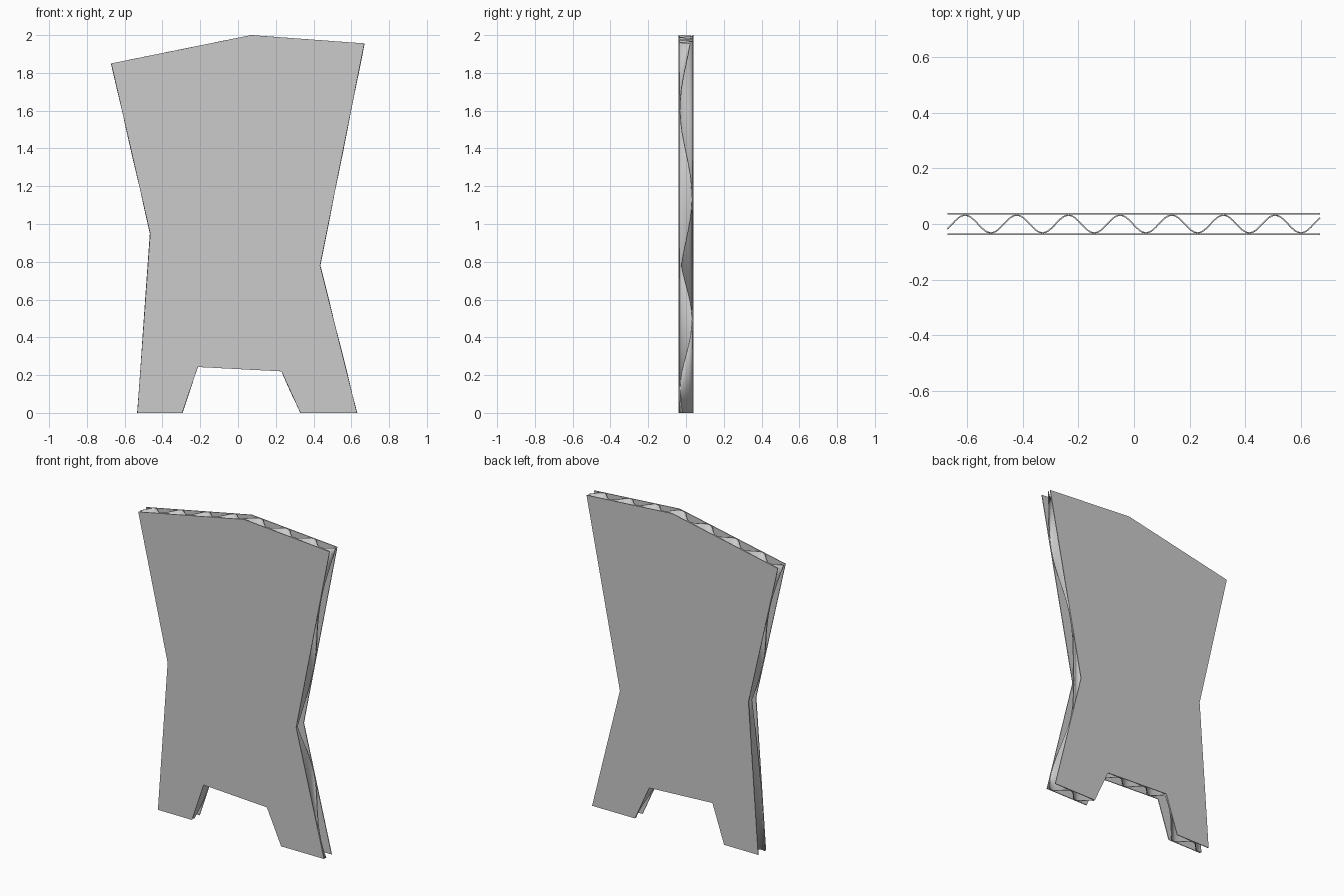
import bpy, bmesh, math

if "Cube" in bpy.data.objects:
    bpy.data.objects.remove(bpy.data.objects["Cube"])

# Panel silhouette (x, z)
OUTLINE = [(-0.533, 0), (-0.295, 0), (-0.213, 0.243), (0.23, 0.22), (0.33, 0),
           (0.63, 0), (0.435, 0.78), (0.669, 1.956), (0.07, 2.0),
           (-0.671, 1.85), (-0.465, 0.95)]
HALF = 0.040       # half of total thickness
SHEET = 0.005      # paper thickness
PITCH = 0.1858     # flute wavelength
PEAK_X = -0.050    # one crest position
STEPS = 16         # segments per wave


def outline_mesh(y):
    bm = bmesh.new()
    bm.faces.new([bm.verts.new((x, y, z)) for x, z in OUTLINE])
    return bm


def finish(bm, name):
    mesh = bpy.data.meshes.new(name)
    bm.to_mesh(mesh)
    bm.free()
    ob = bpy.data.objects.new(name, mesh)
    bpy.context.collection.objects.link(ob)
    sol = ob.modifiers.new("paper", 'SOLIDIFY')
    sol.thickness = SHEET
    sol.offset = 0
    return ob


# Flat front and back liners
for name, side in (("front_liner", -1), ("back_liner", 1)):
    finish(outline_mesh(side * (HALF - SHEET / 2)), name)

# Corrugated core: slice the outline into strips, then bend it into waves
bm = outline_mesh(0)
step = PITCH / STEPS
first = math.ceil((-0.671 - PEAK_X) / step)
last = math.floor((0.669 - PEAK_X) / step)
for i in range(first, last + 1):
    bmesh.ops.bisect_plane(bm, geom=bm.verts[:] + bm.edges[:] + bm.faces[:], dist=1e-5,
                           plane_co=(PEAK_X + i * step, 0, 0), plane_no=(1, 0, 0))
amp = HALF - SHEET * 1.5 - 0.0005
for v in bm.verts:
    v.co.y = amp * math.cos(2 * math.pi * (v.co.x - PEAK_X) / PITCH)
bmesh.ops.triangulate(bm, faces=[f for f in bm.faces if len(f.verts) > 4])
core = finish(bm, "corrugated_core")
bpy.context.view_layer.objects.active = core
core.select_set(True)
bpy.ops.object.shade_smooth_by_angle(angle=math.radians(40))
